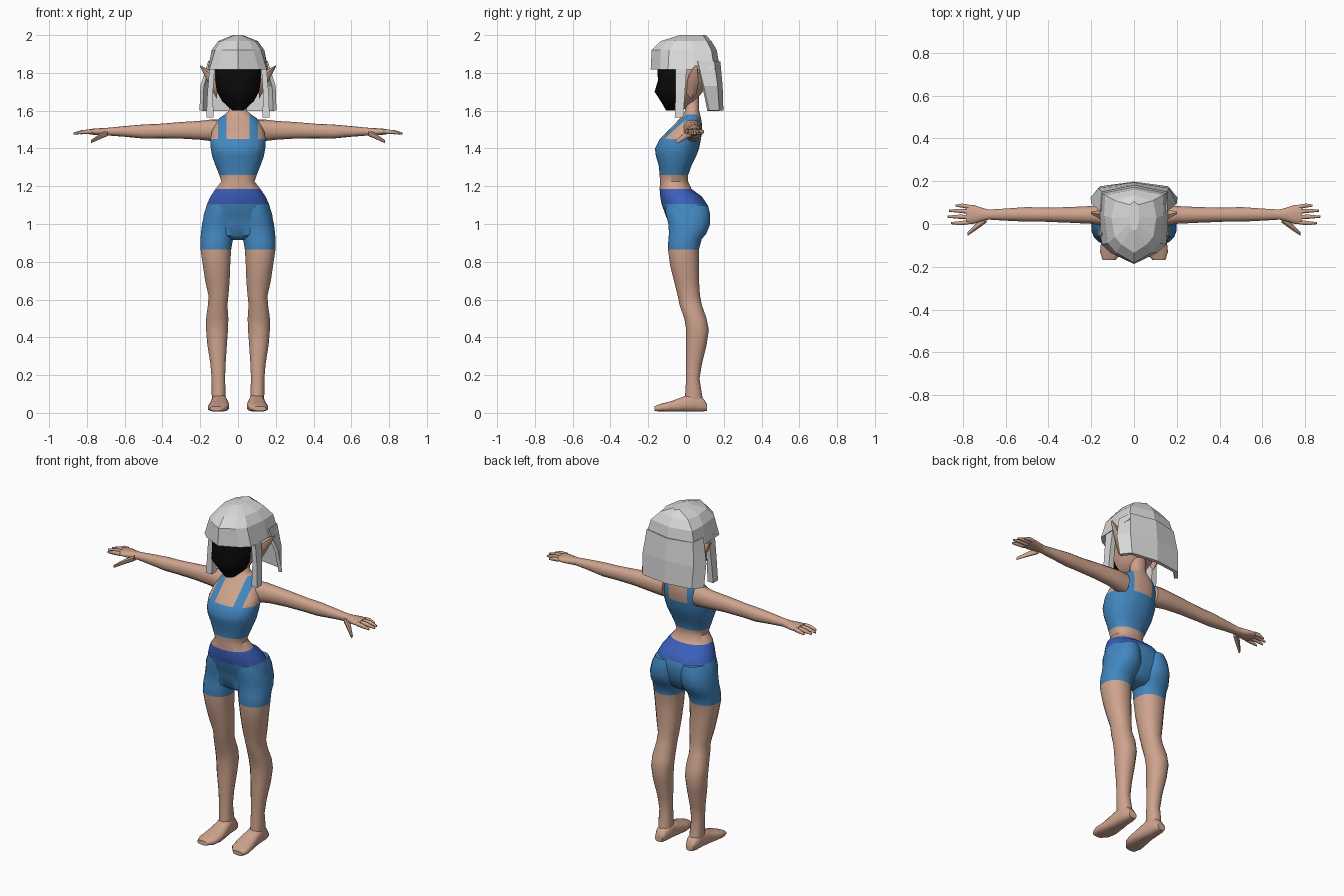
import bpy, bmesh, math
from mathutils import Vector


def material(name, rgb):
    m = bpy.data.materials.new(name)
    m.diffuse_color = (*rgb, 1)
    return m


SKIN = material("skin", (0.62, 0.37, 0.27))
BLUE = material("cloth blue", (0.055, 0.245, 0.53))
BELT = material("belt blue", (0.045, 0.115, 0.50))
HAIR = material("hair white", (0.70, 0.70, 0.70))
BLACK = material("face black", (0.003, 0.003, 0.003))


def finish(name, bm, mats, rule=None, mirror=False, angle=50):
    """Turn a bmesh into an object, colour faces by rule, mirror and shade it."""
    bmesh.ops.recalc_face_normals(bm, faces=bm.faces)
    if rule:
        for f in bm.faces:
            f.material_index = rule(f.calc_center_median())
    me = bpy.data.meshes.new(name)
    bm.to_mesh(me)
    bm.free()
    ob = bpy.data.objects.new(name, me)
    bpy.context.collection.objects.link(ob)
    for m in mats:
        me.materials.append(m)
    if angle:
        bpy.ops.object.select_all(action='DESELECT')
        ob.select_set(True)
        bpy.context.view_layer.objects.active = ob
        bpy.ops.object.shade_smooth_by_angle(angle=math.radians(angle))
    if mirror:
        ob.modifiers.new("mirror", 'MIRROR').use_axis[0] = True
    return ob


def loft(rows, axis='z', n=16, e=2.2):
    """Rows are (position, u0, u1, v0, v1) of rounded sections along an axis."""
    bm = bmesh.new()
    rings = []
    for p, u0, u1, v0, v1 in rows:
        ring = []
        for i in range(n):
            a = 2 * math.pi * (i + 0.5) / n
            c, s = math.cos(a), math.sin(a)
            u = (u0 + u1) / 2 + (u1 - u0) / 2 * math.copysign(abs(c) ** (2 / e), c)
            v = (v0 + v1) / 2 + (v1 - v0) / 2 * math.copysign(abs(s) ** (2 / e), s)
            ring.append(bm.verts.new({'z': (u, v, p), 'x': (p, u, v), 'y': (u, p, v)}[axis]))
        rings.append(ring)
    for a, b in zip(rings, rings[1:]):
        for i in range(n):
            j = (i + 1) % n
            bm.faces.new((a[i], a[j], b[j], b[i]))
    bm.faces.new(rings[0])
    bm.faces.new(rings[-1])
    return bm


def cut(bm, co, no):
    geom = bm.verts[:] + bm.edges[:] + bm.faces[:]
    bmesh.ops.bisect_plane(bm, geom=geom, plane_co=co, plane_no=no)


# Torso with neck, crop top, belt and upper shorts: (z, half width, front, back)
torso = [(.915, .06, -.05, .05), (.94, .15, -.085, .08), (1.0, .188, -.09, .105),
         (1.05, .182, -.11, .115), (1.105, .165, -.13, .112), (1.145, .147, -.137, .085),
         (1.185, .12, -.14, .03), (1.225, .088, -.138, .012), (1.26, .10, -.14, .012),
         (1.31, .12, -.145, .03), (1.36, .138, -.16, .055), (1.40, .145, -.165, .07),
         (1.45, .148, -.14, .08), (1.49, .14, -.10, .085), (1.53, .12, -.06, .085),
         (1.56, .10, -.032, .08), (1.58, .07, -.015, .075), (1.60, .048, -.005, .07),
         (1.68, .042, 0, .07)]
bm = loft([(z, -w, w, f, b) for z, w, f, b in torso], n=28)
for x in (-.105, -.06, .06, .105):
    cut(bm, (x, 0, 0), (1, 0, 0))


def torso_rule(c):
    if c.z < 1.105:
        return 1
    if c.z < 1.185:
        return 2
    if c.z < 1.26:
        return 0
    if c.z < 1.45 or (.06 < abs(c.x) < .105 and c.z < 1.58):
        return 1
    return 0


finish("torso", bm, [SKIN, BLUE, BELT], torso_rule)

# Legs with shorts above the hem
leg = [(1.10, .02, .158, -.11, .118), (1.06, .01, .178, -.11, .128), (1.0, .008, .192, -.095, .13),
       (.95, .015, .198, -.092, .11), (.92, .025, .2, -.095, .085), (.865, .035, .2, -.097, .07),
       (.78, .04, .187, -.085, .07), (.70, .043, .175, -.065, .07), (.62, .05, .157, -.045, .075),
       (.57, .055, .16, -.035, .085), (.50, .05, .17, -.01, .11), (.44, .052, .17, 0, .122),
       (.36, .058, .163, 0, .11), (.26, .065, .147, 0, .085), (.18, .068, .14, 0, .072),
       (.10, .065, .14, -.005, .085), (.04, .065, .135, -.01, .095)]
finish("legs", loft(leg), [SKIN, BLUE], lambda c: int(c.z > .865), mirror=True)

# Feet
foot = [(.11, .075, .125, .01, .05), (.085, .065, .135, .006, .085), (.03, .06, .14, .005, .105),
        (-.02, .052, .145, .006, .085), (-.08, .045, .155, .006, .062),
        (-.13, .052, .16, .006, .05), (-.168, .085, .148, .01, .035)]
finish("feet", loft(foot, 'y', 12, 2.8), [SKIN], mirror=True)

# Arms and palms
arm = [(.10, -.02, .082, 1.435, 1.552), (.15, -.008, .085, 1.44, 1.552), (.2, 0, .085, 1.446, 1.546),
       (.3, .005, .08, 1.452, 1.54), (.42, .01, .077, 1.453, 1.53), (.5, .01, .08, 1.452, 1.527),
       (.6, .015, .073, 1.462, 1.518), (.68, .02, .068, 1.468, 1.51), (.715, .012, .078, 1.468, 1.508),
       (.75, 0, .09, 1.471, 1.506), (.785, -.002, .092, 1.474, 1.503)]
finish("arms", loft(arm, 'x', 14), [SKIN], mirror=True)

# Fingers and thumbs
for i, (y0, y, tip) in enumerate([(.008, .004, .855), (.033, .034, .872), (.058, .062, .865), (.081, .086, .835)]):
    rows = [(.775, y0 - .011, y0 + .011, 1.477, 1.501), ((.775 + tip) / 2, y - .01, y + .01, 1.476, 1.499),
            (tip, y - .005, y + .005, 1.474, 1.485)]
    finish("finger_%d" % (i + 1), loft(rows, 'x', 8), [SKIN], mirror=True)
thumb = [(.69, .005, .045, 1.465, 1.50), (.735, -.027, .008, 1.446, 1.476), (.778, -.055, -.037, 1.427, 1.445)]
finish("thumbs", loft(thumb, 'x', 8), [SKIN], mirror=True)

# Head with dark face mask
head = [(1.60, .03, -.105, -.02), (1.65, .085, -.135, .05), (1.70, .113, -.168, .09),
        (1.76, .123, -.15, .125), (1.84, .125, -.155, .135), (1.93, .095, -.12, .11)]
bm = loft([(z, -w, w, f, b) for z, w, f, b in head], n=20)
cut(bm, (0, -.05, 0), (0, 1, 0))
finish("head", bm, [SKIN, BLACK], lambda c: int(c.y < -.05))

# Pointed ears
ear = [(.11, 0, .06, 1.66, 1.78), (.15, .015, .07, 1.73, 1.815), (.2, .045, .06, 1.832, 1.84)]
finish("ears", loft(ear, 'x', 6), [SKIN], mirror=True)


def hair_shell(name, rings, closed):
    """Faceted hair from half outlines, given front to back and mirrored."""
    bm = bmesh.new()
    loops = []
    for z, pts in rings:
        half = [Vector((x, y, z)) for x, y in pts]
        other = [Vector((-p.x, p.y, p.z)) for p in reversed(half) if p.x > 0]
        loops.append([bm.verts.new(p) for p in half + other])
    n = len(loops[0])
    for a, b in zip(loops, loops[1:]):
        for i in range(n if closed else n - 1):
            j = (i + 1) % n
            bm.faces.new((a[i], a[j], b[j], b[i]))
    if closed:
        bm.faces.new(loops[0])
        bm.faces.new(loops[-1])
    return finish(name, bm, [HAIR], angle=0)


# Hair cap with fringe
hair_shell("hair_cap", [
    (1.818, [(0, -.187), (.11, -.135), (.152, -.095), (.16, .04), (.16, .15), (0, .18)]),
    (1.92, [(0, -.182), (.082, -.135), (.122, -.09), (.14, .04), (.135, .135), (0, .163)]),
    (1.968, [(0, -.135), (.06, -.095), (.09, -.06), (.105, .03), (.09, .11), (0, .135)]),
    (2.0, [(0, -.03), (.012, -.025), (.02, 0), (.025, .03), (.02, .09), (0, .105)])], True)

# Long back hair
back = hair_shell("back_hair", [
    (1.86, [(.148, .06), (.145, .143), (0, .172)]),
    (1.73, [(.19, .09), (.16, .16), (0, .184)]),
    (1.60, [(.195, .118), (.155, .168), (0, .188)])], False)
solid = back.modifiers.new("thickness", 'SOLIDIFY')
solid.thickness = .02
solid.offset = 0

# Side strands in front of the ears
strand = [(1.84, .122, .15, -.055, .005), (1.70, .132, .162, -.055, -.005), (1.565, .13, .168, -.06, -.015)]
finish("side_strands", loft(strand, 'z', 4, 50), [HAIR], mirror=True, angle=0)
